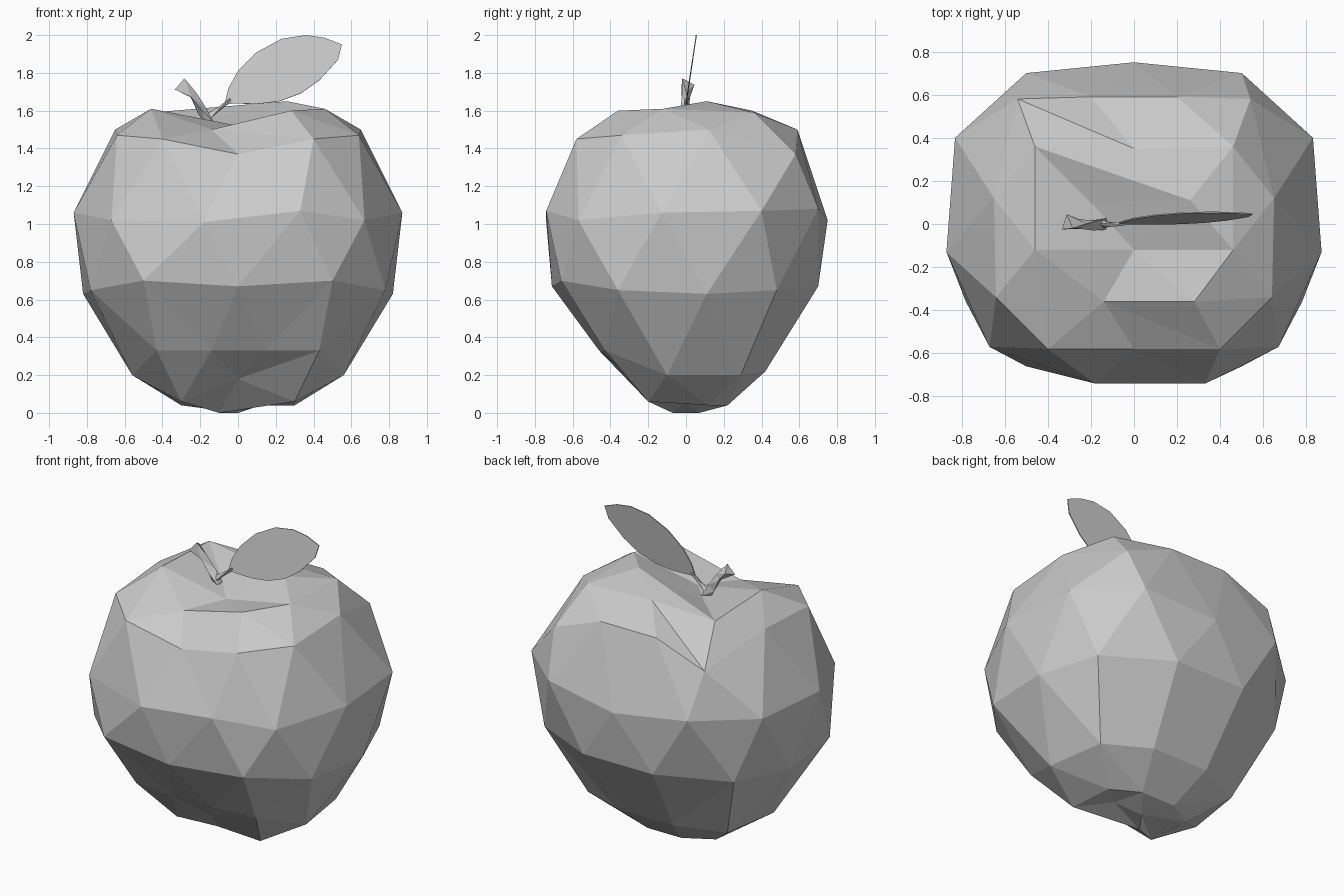
import bpy, bmesh
from math import atan2, tau, cos, sin
from mathutils import Vector

cube = bpy.data.objects.get("Cube")
if cube:
    bpy.data.objects.remove(cube, do_unlink=True)

grey = bpy.data.materials.new("plain_grey")
grey.use_nodes = True
colour = (0.6, 0.6, 0.6, 1)
grey.diffuse_color = colour
grey.node_tree.nodes["Principled BSDF"].inputs["Base Color"].default_value = colour


def finish(bm, name):
    bmesh.ops.recalc_face_normals(bm, faces=bm.faces)
    mesh = bpy.data.meshes.new(name)
    bm.to_mesh(mesh)
    bm.free()
    mesh.materials.append(grey)
    obj = bpy.data.objects.new(name, mesh)
    bpy.context.collection.objects.link(obj)
    return obj


def angle(vert):
    return atan2(vert.co.y, vert.co.x)


def ring(bm, half, single=()):
    """Mirror the half ring in x, add unmirrored points, sort by angle."""
    points = list(single)
    for x, y, z in half:
        points += [(x, y, z), (-x, y, z)] if x else [(x, y, z)]
    return sorted((bm.verts.new(p) for p in points), key=angle)


def zip_rings(bm, a, b):
    """Join two closed rings by a strip of triangles, following the angle."""
    i = j = 0

    def turn(loop, k):
        return angle(loop[k % len(loop)]) + tau * (k // len(loop))

    while i < len(a) or j < len(b):
        va, vb = a[i % len(a)], b[j % len(b)]
        if j == len(b) or (i < len(a) and turn(a, i + 1) < turn(b, j + 1)):
            i += 1
            bm.faces.new((va, vb, a[i % len(a)]))
        else:
            j += 1
            bm.faces.new((va, vb, b[j % len(b)]))


# Fruit body: faceted rings from the base dimple up to the stem hollow
bm = bmesh.new()
base = ring(bm, [], [(-.1, -.07, 0), (0, .07, 0), (.15, 0, .06)])
foot = ring(bm, [(0, -.28, .18), (.3, -.2, .06), (.3, .12, .04), (.12, .22, .04)])
lower = ring(bm, [(.14, -.46, .33), (.43, -.43, .33), (.56, -.1, .2),
                  (.5, .29, .2), (.2, .42, .22)])
belly = ring(bm, [(0, -.71, .67), (.5, -.66, .7), (.78, -.36, .65),
                  (.82, .11, .63), (.68, .48, .65), (.25, .7, .67)])
waist = ring(bm, [(.67, -.57, 1.02), (.87, -.13, 1.06), (.83, .4, 1.07),
                  (.5, .7, 1.08), (0, .75, 1.02)],
             [(.33, -.74, 1.07), (-.18, -.74, 1.01)])
shoulder = ring(bm, [(0, -.58, 1.37), (.4, -.58, 1.45), (.64, -.34, 1.47),
                     (.65, .12, 1.5), (.54, .58, 1.37), (.2, .59, 1.5)])
crown = ring(bm, [(.46, -.12, 1.61), (.46, .36, 1.59), (0, .35, 1.6)],
             [(-.14, -.36, 1.5), (.28, -.36, 1.6)])
hollow = ring(bm, [], [(0, -.12, 1.52), (.26, .11, 1.65), (-.2, .1, 1.55)])
levels = [base, foot, lower, belly, waist, shoulder, crown, hollow]
for under, over in zip(levels, levels[1:]):
    zip_rings(bm, under, over)
bm.faces.new(base)
bm.faces.new(hollow)
finish(bm, "fruit_body")


def twig(name, path, sides=3):
    """Tapered faceted tube through (x, y, z, radius) points."""
    bm = bmesh.new()
    rows = []
    points = [Vector(p[:3]) for p in path]
    for k, p in enumerate(points):
        along = points[min(k + 1, len(points) - 1)] - points[max(k - 1, 0)]
        side = along.cross(Vector((0, 1, 0))).normalized()
        rows.append([])
        for s in range(sides):
            a = tau * s / sides + k * .5
            offset = side * cos(a) + Vector((0, 1, 0)) * sin(a)
            rows[-1].append(bm.verts.new(p + offset * path[k][3]))
    for low, high in zip(rows, rows[1:]):
        for s in range(sides):
            t = (s + 1) % sides
            bm.faces.new((low[s], low[t], high[t], high[s]))
    bm.faces.new(rows[0])
    bm.faces.new(rows[-1])
    bmesh.ops.triangulate(bm, faces=bm.faces)
    finish(bm, name)


# Stem with a flared tip, and the thin stalk of the leaf
twig("stem", [(-.14, 0, 1.53, .03), (-.19, 0, 1.6, .03),
              (-.24, 0, 1.68, .025), (-.31, 0, 1.74, .045)])
twig("leaf_stalk", [(-.16, 0, 1.56, .022), (-.1, 0, 1.61, .012),
                    (-.04, .003, 1.66, .012)])

# Leaf: flat blade leaning slightly back
outline = [(-.07, 1.64), (-.05, 1.72), (0, 1.81), (.1, 1.91), (.23, 1.98),
           (.36, 2), (.46, 1.985), (.55, 1.95), (.53, 1.87), (.43, 1.76),
           (.33, 1.69), (.22, 1.65), (.1, 1.635)]
bm = bmesh.new()
bm.faces.new([bm.verts.new((x, .15 * (z - 1.635), z)) for x, z in outline])
leaf = finish(bm, "leaf")
thickness = leaf.modifiers.new("thickness", "SOLIDIFY")
thickness.thickness = .006
thickness.offset = 0
